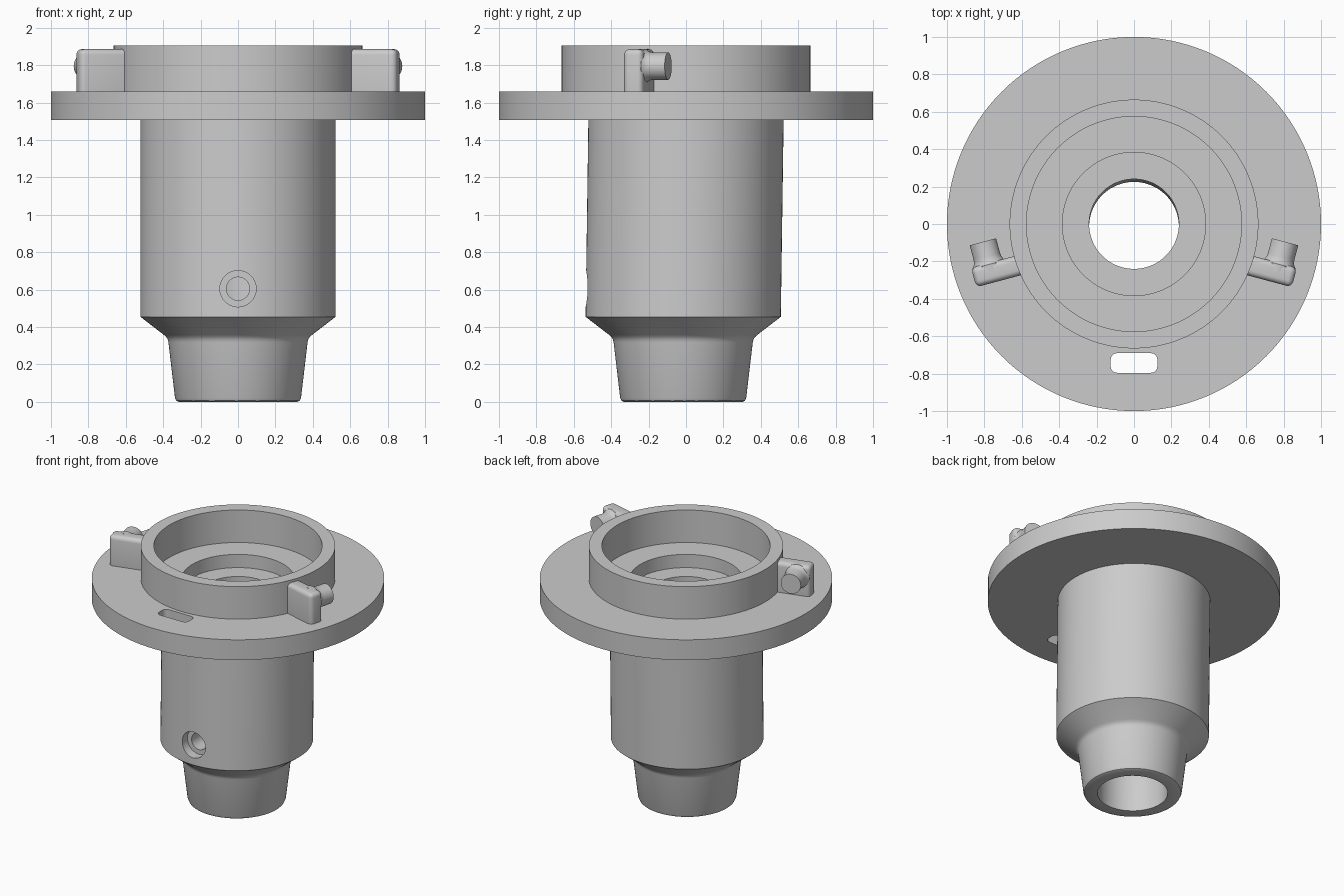
import bpy, bmesh, math
from mathutils import Matrix, Vector

cube = bpy.data.objects.get("Cube")
if cube:
    bpy.data.objects.remove(cube, do_unlink=True)

grey = bpy.data.materials.new("plain grey")
grey.use_nodes = True
COLOR = (0.6, 0.6, 0.6, 1)
grey.diffuse_color = COLOR
grey.node_tree.nodes["Principled BSDF"].inputs["Base Color"].default_value = COLOR


def make_object(name, bm):
    bmesh.ops.recalc_face_normals(bm, faces=bm.faces)
    mesh = bpy.data.meshes.new(name)
    bm.to_mesh(mesh)
    bm.free()
    mesh.materials.append(grey)
    obj = bpy.data.objects.new(name, mesh)
    bpy.context.collection.objects.link(obj)
    return obj


def lathe(profile, steps, closed=False):
    """Spin (radius, z) points about the z axis."""
    bm = bmesh.new()
    verts = [bm.verts.new((r, 0, z)) for r, z in profile]
    pairs = list(zip(verts, verts[1:]))
    if closed:
        pairs.append((verts[-1], verts[0]))
    edges = [bm.edges.new(p) for p in pairs]
    bmesh.ops.spin(bm, geom=verts + edges, axis=(0, 0, 1), cent=(0, 0, 0),
                   angle=2 * math.pi, steps=steps)
    bmesh.ops.remove_doubles(bm, verts=bm.verts, dist=1e-5)
    return bm


def rounded_box(size, center, radius, upright_only=False):
    bm = bmesh.new()
    bmesh.ops.create_cube(bm, size=1)
    bmesh.ops.scale(bm, vec=size, verts=bm.verts)
    edges = [e for e in bm.edges if not upright_only
             or abs(e.verts[0].co.z - e.verts[1].co.z) > 0.01]
    bmesh.ops.bevel(bm, geom=edges, offset=radius, segments=5, profile=0.5,
                    affect='EDGES')
    bmesh.ops.translate(bm, vec=center, verts=bm.verts)
    return bm


def activate(obj):
    bpy.ops.object.select_all(action='DESELECT')
    obj.select_set(True)
    bpy.context.view_layer.objects.active = obj


def cut(obj, cutter):
    activate(obj)
    mod = obj.modifiers.new("cut", 'BOOLEAN')
    mod.operation = 'DIFFERENCE'
    mod.solver = 'EXACT'
    mod.object = cutter
    bpy.ops.object.modifier_apply(modifier=mod.name)
    bpy.data.objects.remove(cutter, do_unlink=True)


def smooth(obj):
    activate(obj)
    bpy.ops.object.shade_smooth_by_angle(angle=math.radians(30))


# Hollow flanged body: stem, barrel, flange, collar, stepped bore
body_profile = [
    (0.24, 0), (0.318, 0), (0.33, 0.006), (0.337, 0.022),
    (0.372, 0.318), (0.376, 0.334), (0.384, 0.347), (0.396, 0.358),
    (0.522, 0.455), (0.522, 1.507), (1, 1.507), (1, 1.66),
    (0.665, 1.66), (0.665, 1.905), (0.575, 1.905), (0.575, 1.66),
    (0.383, 1.66), (0.383, 1.56), (0.24, 1.56),
]
bm = lathe(body_profile, 128, closed=True)
# The barrel leans slightly toward the front at its foot
for v in bm.verts:
    v.co.y -= 0.015 * min(1, max(0, (1.507 - v.co.z) / 1.05))
body = make_object("flanged_body", bm)

# Slot through the flange
slot = rounded_box((0.25, 0.105, 0.4), (0, -0.743, 1.58), 0.035, True)
cut(body, make_object("slot_cutter", slot))

# Counterbored screw hole in the front of the barrel
hole_profile = [(0, 0.2), (0.062, 0.2), (0.062, 0.465), (0.097, 0.465),
                (0.097, 0.7), (0, 0.7)]
bm = lathe(hole_profile, 40)
bm.transform(Matrix.Translation((0, 0, 0.605)) @ Matrix.Rotation(math.pi / 2, 4, 'X'))
cut(body, make_object("screw_hole_cutter", bm))
smooth(body)

# Locking lugs: a rounded arm and a round peg pointing to the back
peg_profile = [(0, -0.05), (0.092, -0.05), (0.092, -0.008), (0.083, 0.002),
               (0.076, 0.016), (0.073, 0.035), (0.073, 0.117), (0, 0.117)]
turn = Matrix.Rotation(math.radians(-15), 4, 'Z')
for side, label in ((1, "left"), (-1, "right")):
    place = Matrix.Scale(side, 4, Vector((1, 0, 0))) @ turn
    arm = rounded_box((0.284, 0.108, 0.285), (0.76, -0.054, 1.743), 0.03)
    arm.transform(place)
    smooth(make_object(label + "_lug_arm", arm))

    peg = lathe(peg_profile, 40)
    peg.transform(place @ Matrix.Translation((0.805, 0, 1.795))
                  @ Matrix.Rotation(-math.pi / 2, 4, 'X'))
    smooth(make_object(label + "_lug_peg", peg))
